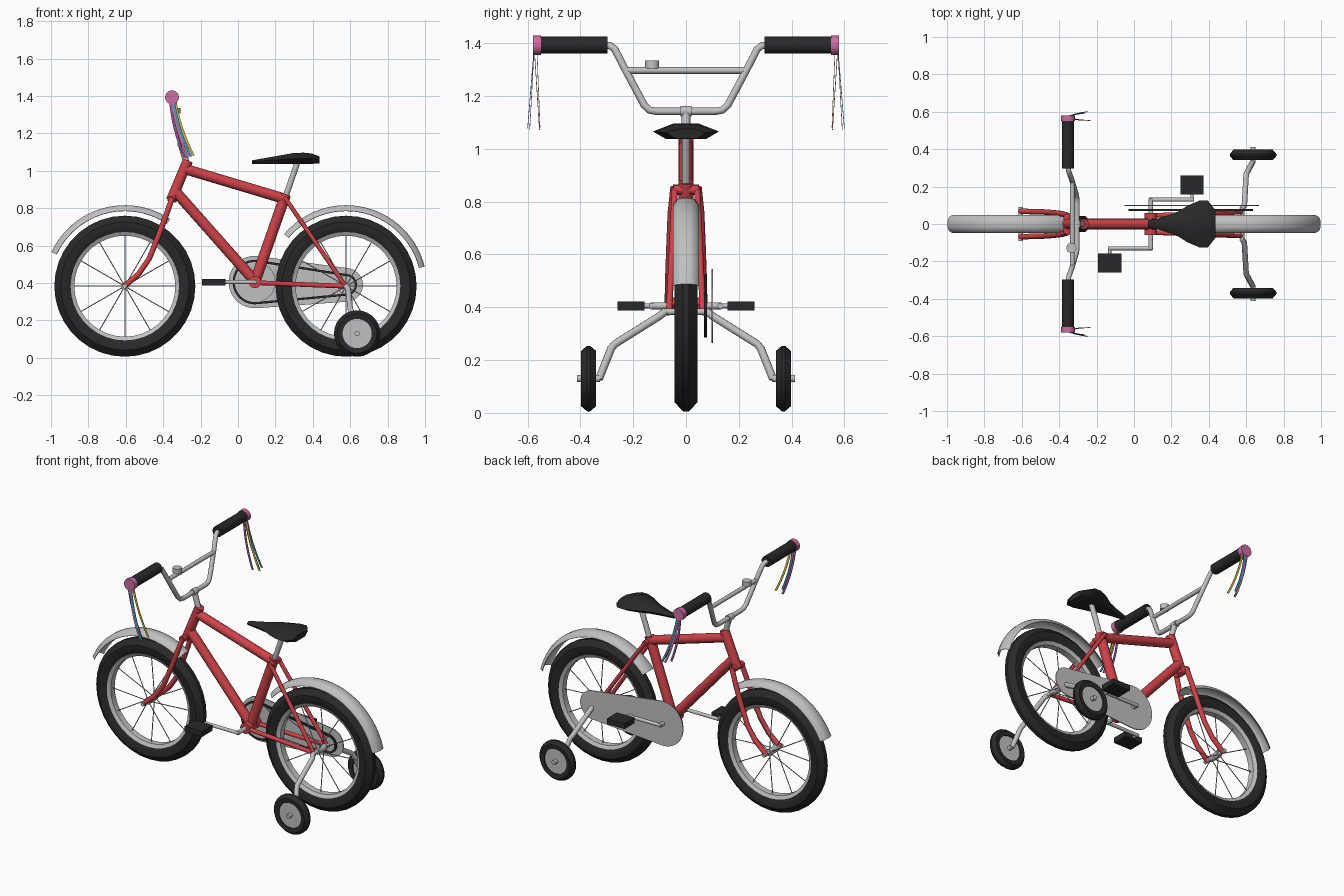
import bpy, bmesh, math
from mathutils import Vector

if "Cube" in bpy.data.objects:
    bpy.data.objects.remove(bpy.data.objects["Cube"])


def material(name, rgb):
    m = bpy.data.materials.new(name)
    m.diffuse_color = (*rgb, 1)
    m.use_nodes = True
    m.node_tree.nodes["Principled BSDF"].inputs["Base Color"].default_value = m.diffuse_color
    return m


RED = material("red paint", (0.62, 0.055, 0.065))
BLACK = material("black rubber", (0.022, 0.022, 0.022))
GREY = material("light grey metal", (0.53, 0.53, 0.53))
PINK = material("pink", (0.62, 0.15, 0.37))
YELLOW = material("yellow", (0.75, 0.5, 0.06))
BLUE = material("blue", (0.06, 0.3, 0.5))
PURPLE = material("purple", (0.3, 0.1, 0.33))


def mesh(name, verts, faces, mat, angle=40):
    me = bpy.data.meshes.new(name)
    me.from_pydata(verts, [], faces)
    bm = bmesh.new()
    bm.from_mesh(me)
    bmesh.ops.recalc_face_normals(bm, faces=bm.faces)
    bm.to_mesh(me)
    bm.free()
    me.materials.append(mat)
    ob = bpy.data.objects.new(name, me)
    bpy.context.collection.objects.link(ob)
    bpy.ops.object.select_all(action='DESELECT')
    ob.select_set(True)
    bpy.context.view_layer.objects.active = ob
    bpy.ops.object.shade_smooth_by_angle(angle=math.radians(angle))
    return ob


def tube(name, pts, r, mat, sides=12):
    """Capped round tube through points, mitred at the bends."""
    pts = [Vector(p) for p in pts]
    n = len(pts)
    dirs = [(pts[min(i + 1, n - 1)] - pts[max(i - 1, 0)]).normalized() for i in range(n)]
    u = dirs[0].orthogonal().normalized()
    verts, faces = [], []
    for p, d in zip(pts, dirs):
        u = (u - d * u.dot(d)).normalized()
        w = d.cross(u)
        for k in range(sides):
            a = math.tau * k / sides
            verts.append(p + (u * math.cos(a) + w * math.sin(a)) * r)
    for i in range(n - 1):
        for k in range(sides):
            a, b = i * sides + k, i * sides + (k + 1) % sides
            faces.append((a, b, b + sides, a + sides))
    faces += [tuple(range(sides)), tuple(range((n - 1) * sides, n * sides))]
    return mesh(name, verts, faces, mat)


def lathe(name, c, profile, mat, seg=36, a0=0, a1=360, angle=40):
    """Closed (radius, y) profile swept about the y axis through c."""
    full, m = a1 - a0 == 360, len(profile)
    count = seg if full else seg + 1
    verts, faces = [], []
    for i in range(count):
        a = math.radians(a0 + (a1 - a0) * i / seg)
        verts += [(c[0] + r * math.cos(a), c[1] + y, c[2] + r * math.sin(a)) for r, y in profile]
    for i in range(seg):
        j = (i + 1) % count
        for k in range(m):
            l = (k + 1) % m
            faces.append((i * m + k, i * m + l, j * m + l, j * m + k))
    if not full:
        faces += [tuple(range(m)), tuple(range((count - 1) * m, count * m))]
    return mesh(name, verts, faces, mat, angle)


def rod_y(name, x, z, y0, y1, r, mat, sides=20):
    return tube(name, [(x, y0, z), (x, y1, z)], r, mat, sides)


def box(name, c, s, mat):
    v = [(c[0] + i * s[0], c[1] + j * s[1], c[2] + k * s[2])
         for i in (-1, 1) for j in (-1, 1) for k in (-1, 1)]
    f = [(0, 1, 3, 2), (4, 5, 7, 6), (0, 1, 5, 4), (2, 3, 7, 6), (0, 2, 6, 4), (1, 3, 7, 5)]
    return mesh(name, v, f, mat)


def hull_outline(c0, r0, c1, r1, n=24):
    """Outline around two circles in the x-z plane, big one on the left."""
    d = Vector((c1[0] - c0[0], c1[1] - c0[1]))
    t = math.acos((r0 - r1) / d.length)
    base = math.atan2(d.y, d.x)
    pts = []
    for i in range(n + 1):
        a = base + t + (math.tau - 2 * t) * i / n
        pts.append((c0[0] + r0 * math.cos(a), c0[1] + r0 * math.sin(a)))
    for i in range(n + 1):
        a = base - t + 2 * t * i / n
        pts.append((c1[0] + r1 * math.cos(a), c1[1] + r1 * math.sin(a)))
    return pts


FRONT, REAR, CRANK = (-0.605, 0, 0.383), (0.578, 0, 0.383), (0.09, 0, 0.405)

# Main wheels: tyre, rim, hub, spokes
tyre = [(0.285, -0.028), (0.312, -0.043), (0.343, -0.043), (0.377, -0.012),
        (0.377, 0.012), (0.343, 0.043), (0.312, 0.043), (0.285, 0.028)]
rim = [(0.27, -0.02), (0.29, -0.031), (0.29, 0.031), (0.27, 0.02)]
for side, c in (("front", FRONT), ("rear", REAR)):
    lathe(side + "_tyre", c, tyre, BLACK)
    lathe(side + "_rim", c, rim, GREY)
    rod_y(side + "_hub", c[0], c[2], -0.04, 0.04, 0.02, GREY)
    rod_y(side + "_axle", c[0], c[2], -0.09, 0.09, 0.012, GREY)
    for i in range(12):
        a = math.tau * i / 12
        y = 0.03 if i % 2 else -0.03
        tube(side + "_spoke", [(c[0] + r * math.cos(a), yy, c[2] + r * math.sin(a))
                               for r, yy in ((0.015, y), (0.275, 0))], 0.0028, GREY, 5)

# Mudguards: thin arched strips over the wheels
guard = [(0.403, -0.049), (0.425, -0.036), (0.433, -0.015), (0.433, 0.015), (0.425, 0.036),
         (0.403, 0.049), (0.401, 0.046), (0.421, 0.034), (0.429, 0.014), (0.429, -0.014),
         (0.421, -0.034), (0.401, -0.046)]
lathe("front_mudguard", FRONT, guard, GREY, 24, 56, 155)
lathe("rear_mudguard", REAR, guard, GREY, 28, 14, 140)

# Frame
tube("head_tube", [(-0.358, 0, 0.84), (-0.268, 0, 1.055)], 0.028, RED, 16)
tube("top_tube", [(-0.285, 0, 1.01), (0.25, 0, 0.85)], 0.028, RED, 16)
tube("down_tube", [(-0.335, 0, 0.89), (0.09, 0, 0.41)], 0.029, RED, 16)
tube("seat_tube", [(0.255, 0, 0.875), (0.09, 0, 0.405)], 0.029, RED, 16)
rod_y("crank_shell", CRANK[0], CRANK[2], -0.06, 0.06, 0.033, RED)
rod_y("seat_stay_bridge", 0.255, 0.845, -0.048, 0.048, 0.018, RED)
rod_y("fork_crown", -0.357, 0.845, -0.05, 0.05, 0.02, RED)
for s in (-1, 1):
    tube("seat_stay", [(0.255, s * 0.042, 0.85), (0.575, s * 0.064, 0.383)], 0.012, RED)
    tube("chain_stay", [(0.09, s * 0.045, 0.402), (0.575, s * 0.064, 0.383)], 0.013, RED)
    tube("fork_leg", [(-0.352, s * 0.045, 0.855), (-0.385, s * 0.055, 0.76), (-0.43, s * 0.06, 0.64),
                      (-0.475, s * 0.064, 0.53), (-0.53, s * 0.066, 0.45), (-0.61, s * 0.068, 0.38)],
         0.015, RED)

# Saddle lofted from nose to tail: x, half width, top, edge, bottom heights
stations = [(0.075, 0.018, 1.056, 1.048, 1.037), (0.15, 0.035, 1.069, 1.055, 1.037),
            (0.225, 0.06, 1.082, 1.06, 1.037), (0.29, 0.1, 1.094, 1.064, 1.037),
            (0.35, 0.125, 1.097, 1.066, 1.037), (0.395, 0.125, 1.092, 1.066, 1.037),
            (0.437, 0.072, 1.076, 1.062, 1.04)]
verts, faces = [], []
for x, w, t, e, b in stations:
    verts += [(x, -0.6 * w, b), (x, -w, e), (x, -0.36 * w, t),
              (x, 0.36 * w, t), (x, w, e), (x, 0.6 * w, b)]
for i in range(len(stations) - 1):
    for k in range(6):
        l = (k + 1) % 6
        faces.append((i * 6 + k, i * 6 + l, i * 6 + 6 + l, i * 6 + 6 + k))
faces += [tuple(range(6)), tuple(range(len(verts) - 6, len(verts)))]
mesh("saddle", verts, faces, BLACK, 35)
tube("seat_post", [(0.24, 0, 0.82), (0.318, 0, 1.045)], 0.016, GREY)

# Handlebar, stem, crossbar, bell
half = [(-0.305, 0.11, 1.142), (-0.306, 0.138, 1.147), (-0.309, 0.158, 1.165), (-0.332, 0.235, 1.31),
        (-0.345, 0.27, 1.378), (-0.35, 0.287, 1.391), (-0.353, 0.31, 1.393), (-0.353, 0.55, 1.393)]
tube("handlebar", [(x, -y, z) for x, y, z in reversed(half)] + half, 0.014, GREY)
tube("stem", [(-0.275, 0, 1.04), (-0.305, 0, 1.142)], 0.017, GREY)
rod_y("stem_clamp", -0.305, 1.142, -0.02, 0.02, 0.02, GREY)
rod_y("crossbar", -0.33, 1.297, -0.225, 0.225, 0.013, GREY, 12)
tube("bell", [(-0.335, -0.128, 1.305), (-0.335, -0.128, 1.335)], 0.027, GREY, 20)

# Grips, end caps and hanging ribbons
ribbons = [(YELLOW, 0.02, 0.565, 0.553), (BLUE, 0.005, 0.575, 0.6),
           (PINK, -0.01, 0.575, 0.592), (PURPLE, -0.028, 0.575, 0.555)]
for s in (-1, 1):
    rod_y("grip", -0.353, 1.393, s * 0.297, s * 0.552, 0.033, BLACK)
    rod_y("grip_cap", -0.353, 1.393, s * 0.55, s * 0.58, 0.037, PINK)
    for mat, shift, y0, y1 in ribbons:
        verts = []
        for i in range(9):
            t = i / 8
            x = -0.348 + shift * (0.5 + 0.5 * t) + 0.035 * t + 0.055 * t * t
            y = s * (y0 + (y1 - y0) * t)
            z = 1.385 - 0.31 * t + 0.3 * max(shift, -0.01) * t
            verts += [(x + dx, y + dy, z) for dx, dy in
                      ((-0.007, -0.0012), (0.007, -0.0012), (0.007, 0.0012), (-0.007, 0.0012))]
        faces = [(i * 4 + k, i * 4 + (k + 1) % 4, i * 4 + 4 + (k + 1) % 4, i * 4 + 4 + k)
                 for i in range(8) for k in range(4)] + [(0, 1, 2, 3), (32, 33, 34, 35)]
        mesh("ribbon", verts, faces, mat)

# Drive train: chainring, sprocket, chain loop and flat chain cover
rod_y("chainring", CRANK[0], CRANK[2], 0.071, 0.077, 0.11, GREY, 32)
rod_y("sprocket", REAR[0], 0.39, 0.071, 0.077, 0.048, GREY)
rod_y("crank_axle", CRANK[0], CRANK[2], -0.135, 0.135, 0.013, GREY)
out = hull_outline((0.09, 0.405), 0.119, (0.578, 0.39), 0.058)
inn = hull_outline((0.09, 0.405), 0.107, (0.578, 0.39), 0.046)
n = len(out)
verts = [(x, y, z) for ring, y in ((out, 0.069), (inn, 0.069), (inn, 0.079), (out, 0.079))
         for x, z in ring]
faces = [(a * n + i, a * n + (i + 1) % n, b * n + (i + 1) % n, b * n + i)
         for i in range(n) for a, b in ((0, 1), (1, 2), (2, 3), (3, 0))]
mesh("chain", verts, faces, BLACK)
cover = hull_outline((0.09, 0.405), 0.14, (0.578, 0.39), 0.09)
verts = [(x, y, z) for y in (0.096, 0.102) for x, z in cover]
faces = [tuple(range(n)), tuple(range(n, 2 * n))]
faces += [(i, (i + 1) % n, n + (i + 1) % n, n + i) for i in range(n)]
mesh("chain_cover", verts, faces, GREY)

# Crank arms and pedals on opposite sides
for s in (-1, 1):
    px = CRANK[0] + s * 0.22
    tube("crank_arm", [(CRANK[0] - s * 0.01, s * 0.13, 0.405), (px + s * 0.01, s * 0.13, 0.405)],
         0.011, GREY)
    rod_y("pedal_axle", px, 0.405, s * 0.122, s * 0.2, 0.009, GREY, 10)
    box("pedal", (px, s * 0.208, 0.404), (0.062, 0.051, 0.017), BLACK)

# Stabiliser wheels on bent arms
small_tyre = [(0.078, -0.024), (0.105, -0.028), (0.124, -0.006),
              (0.124, 0.006), (0.105, 0.028), (0.078, 0.024)]
for s in (-1, 1):
    c = (0.637, s * 0.369, 0.13)
    lathe("stabiliser_tyre", c, small_tyre, BLACK, 28)
    rod_y("stabiliser_disc", c[0], c[2], c[1] - 0.018, c[1] + 0.018, 0.081, GREY, 28)
    rod_y("stabiliser_axle", c[0], c[2], s * 0.325, s * 0.412, 0.014, GREY, 12)
    tube("stabiliser_arm", [(0.578, s * 0.08, 0.383), (0.59, s * 0.1, 0.367), (0.6, s * 0.268, 0.262),
                            (0.608, s * 0.283, 0.245), (0.634, s * 0.33, 0.128)], 0.015, GREY)
